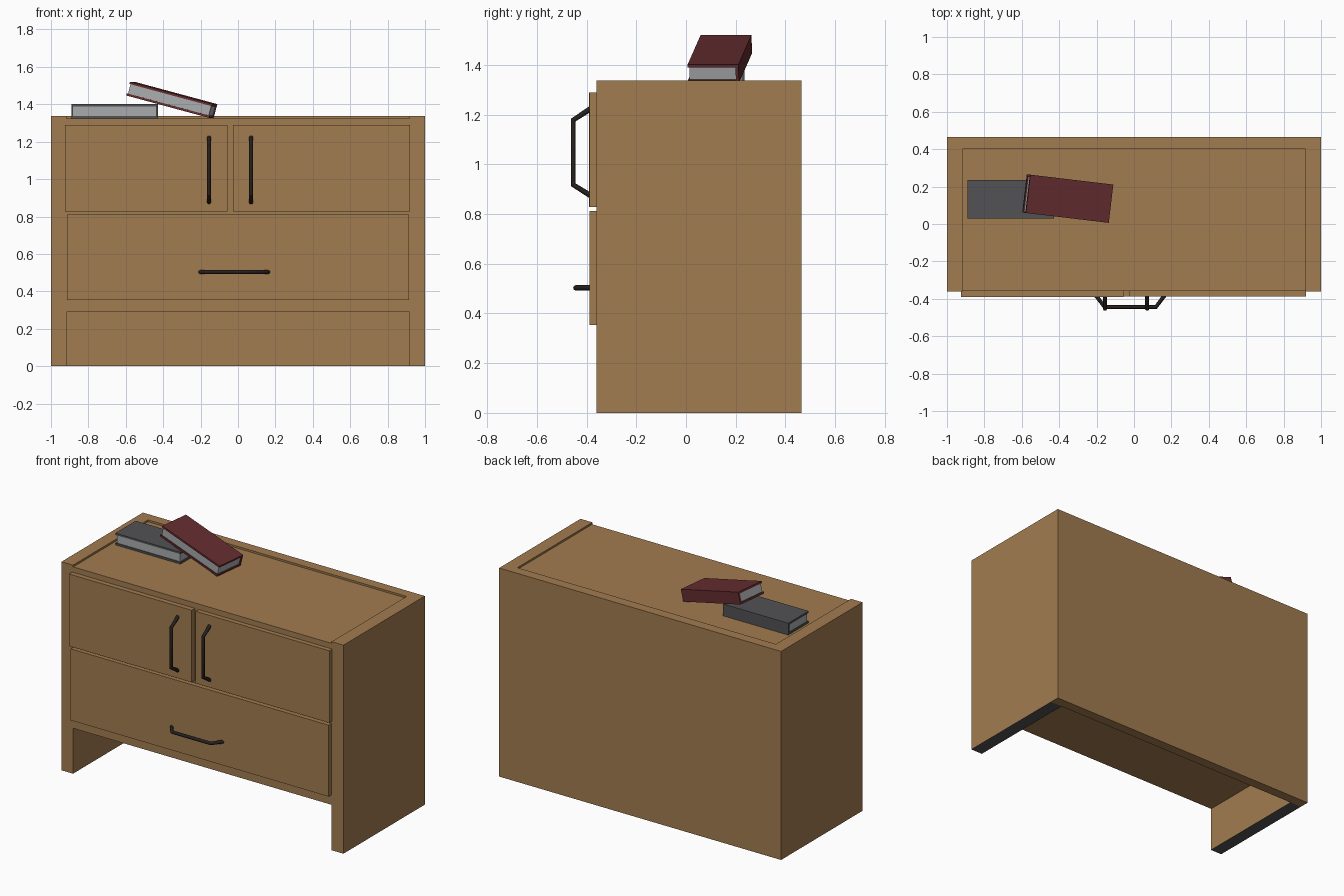
import bpy
from math import radians
from mathutils import Euler, Vector

if "Cube" in bpy.data.objects:
    bpy.data.objects.remove(bpy.data.objects["Cube"])


def material(name, color):
    m = bpy.data.materials.new(name)
    m.diffuse_color = (*color, 1)
    m.use_nodes = True
    m.node_tree.nodes["Principled BSDF"].inputs["Base Color"].default_value = m.diffuse_color
    return m


WOOD = material("wood", (0.36, 0.20, 0.08))
GREY = material("dark_grey", (0.085, 0.085, 0.09))
RED = material("dark_red", (0.13, 0.027, 0.03))
PAPER = material("paper", (0.40, 0.41, 0.42))
METAL = material("dark_metal", (0.018, 0.015, 0.013))


def box(name, x, y, z, mat, rot=None, origin=(0, 0, 0)):
    """Box from (min, max) ranges, optionally rotated and then moved to origin."""
    bpy.ops.mesh.primitive_cube_add(size=1)
    ob = bpy.context.object
    ob.name = name
    lo, hi = Vector((x[0], y[0], z[0])), Vector((x[1], y[1], z[1]))
    for v in ob.data.vertices:
        v.co = (lo + hi) / 2 + Vector(a * b for a, b in zip(v.co, hi - lo))
    ob.location = origin
    if rot:
        ob.rotation_euler = rot
    ob.data.materials.append(mat)
    return ob


def handle(name, points, radius=0.011):
    """Bent bar handle: round tube along a poly path."""
    cu = bpy.data.curves.new(name, 'CURVE')
    cu.dimensions = '3D'
    cu.bevel_depth = radius
    cu.bevel_resolution = 2
    cu.use_fill_caps = True
    sp = cu.splines.new('POLY')
    sp.points.add(len(points) - 1)
    for p, co in zip(sp.points, points):
        p.co = (*co, 1)
    cu.materials.append(METAL)
    ob = bpy.data.objects.new(name, cu)
    bpy.context.collection.objects.link(ob)
    bpy.ops.object.select_all(action='DESELECT')
    ob.select_set(True)
    bpy.context.view_layer.objects.active = ob
    bpy.ops.object.convert(target='MESH')
    bpy.ops.object.shade_smooth_by_angle(angle=radians(50))


def book(name, center, rot, cover, size=(0.462, 0.206, 0.076), t=0.012):
    """Two covers and a back spine around an inset page block."""
    l, w, h = (s / 2 for s in size)
    e = Euler(rot)
    box(name + "_lower_cover", (-l, l), (-w, w), (-h, -h + t), cover, e, center)
    box(name + "_upper_cover", (-l, l), (-w, w), (h - t, h), cover, e, center)
    box(name + "_spine", (-l, l), (w - t, w), (-h + t, h - t), cover, e, center)
    box(name + "_pages", (-l + 0.006, l - 0.006), (-w + 0.006, w - t),
        (-h + t, h - t), PAPER, e, center)


# Cabinet shell: grey-footed sides, full-height back, raised carcass
for name, x in (("left_side", (-1, -0.918)), ("right_side", (0.916, 1))):
    ob = box(name, x, (-0.36, 0.4), (0, 1.337), WOOD)
    ob.data.materials.append(GREY)
    for f in ob.data.polygons:
        if f.normal.z < -0.9:
            f.material_index = 1
box("back_panel", (-1, 1), (0.4, 0.465), (0, 1.337), WOOD)
box("carcass", (-0.918, 0.916), (-0.358, 0.4), (0.29, 1.325), WOOD)

# Doors and drawer front
box("left_door", (-0.925, -0.055), (-0.39, -0.358), (0.828, 1.29), WOOD)
box("right_door", (-0.028, 0.92), (-0.388, -0.358), (0.828, 1.29), WOOD)
box("drawer_front", (-0.915, 0.915), (-0.388, -0.358), (0.354, 0.812), WOOD)

# Handles
for name, x in (("left_door_handle", -0.155), ("right_door_handle", 0.07)):
    handle(name, [(x, -0.385, 0.875), (x, -0.454, 0.918),
                  (x, -0.454, 1.178), (x, -0.385, 1.223)])
z = 0.503
handle("drawer_handle", [(-0.205, -0.38, z), (-0.157, -0.444, z),
                         (0.117, -0.444, z), (0.165, -0.38, z)])

# Books: one flat, one leaning on it
book("grey_book", (-0.66, 0.133, 1.363), (0, 0, 0), GREY)
book("red_book", (-0.354, 0.136, 1.424), (0, radians(15), radians(-6.8)), RED)
